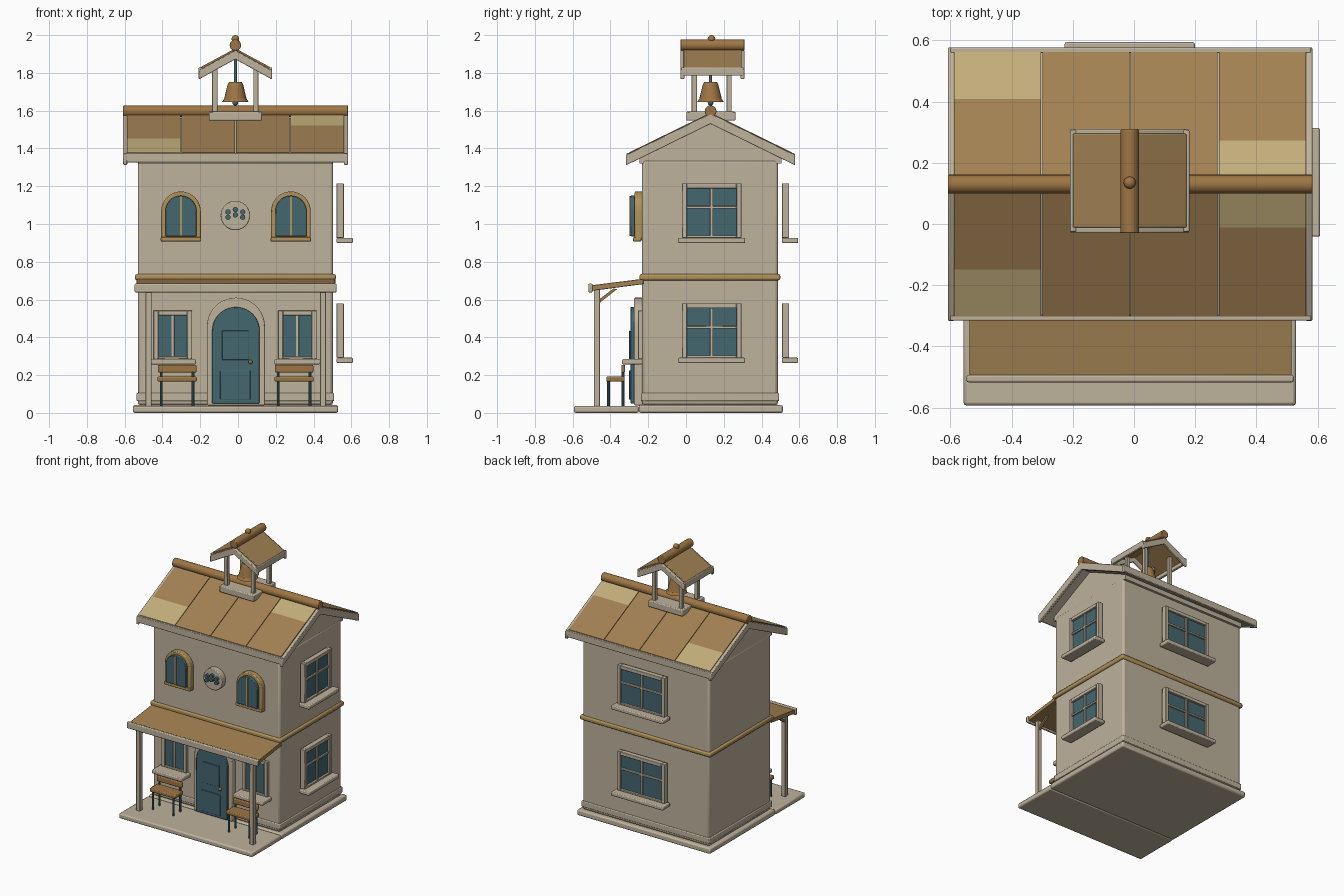
import bpy, bmesh, math
from mathutils import Matrix, Vector

cube = bpy.data.objects.get("Cube")
if cube:
    bpy.data.objects.remove(cube, do_unlink=True)


def material(name, rgb):
    lin = [((c / 255 + 0.055) / 1.055) ** 2.4 for c in rgb] + [1]
    m = bpy.data.materials.new(name)
    m.use_nodes = True
    m.diffuse_color = lin
    m.node_tree.nodes["Principled BSDF"].inputs["Base Color"].default_value = lin
    return m


CREAM = material("cream plaster", (190, 178, 156))
BROWN = material("roof brown", (162, 129, 82))
WOOD = material("warm wood", (158, 118, 68))
KHAKI = material("pale khaki", (194, 173, 122))
TRIM = material("ochre trim", (176, 146, 90))
TEAL = material("deep teal", (68, 103, 112))
CX, CY = -0.014, 0.13


def finish(name, bm, mat, bevel=0.0):
    bmesh.ops.recalc_face_normals(bm, faces=bm.faces)
    me = bpy.data.meshes.new(name)
    bm.to_mesh(me)
    bm.free()
    me.materials.append(mat)
    ob = bpy.data.objects.new(name, me)
    bpy.context.collection.objects.link(ob)
    if bevel:
        mod = ob.modifiers.new("soft edges", 'BEVEL')
        mod.width, mod.segments, mod.limit_method = bevel, 2, 'ANGLE'
    bpy.context.view_layer.objects.active = ob
    bpy.ops.object.select_all(action='DESELECT')
    ob.select_set(True)
    bpy.ops.object.shade_smooth_by_angle(angle=math.radians(35))
    return ob


def prism(name, pts, axis, a0, a1, mat, bevel=0.0):
    """Extrude a (horizontal, z) outline along x or y."""
    bm = bmesh.new()
    place = (lambda u, z, a: (a, u, z)) if axis == 'X' else (lambda u, z, a: (u, a, z))
    ends = [[bm.verts.new(place(u, z, a)) for u, z in pts] for a in (a0, a1)]
    for loop in ends:
        bm.faces.new(loop)
    n = len(pts)
    for i in range(n):
        j = (i + 1) % n
        bm.faces.new((ends[0][i], ends[0][j], ends[1][j], ends[1][i]))
    return finish(name, bm, mat, bevel)


def box(name, x0, x1, y0, y1, z0, z1, mat, bevel=0.004):
    return prism(name, [(x0, z0), (x1, z0), (x1, z1), (x0, z1)], 'Y', y0, y1, mat, bevel)


def rod(name, p, q, r, mat, r2=None, sides=20, bevel=0.0):
    p, q = Vector(p), Vector(q)
    bm = bmesh.new()
    turn = (q - p).to_track_quat('Z', 'Y').to_matrix().to_4x4()
    bmesh.ops.create_cone(bm, cap_ends=True, segments=sides, radius1=r,
                          radius2=r if r2 is None else r2, depth=(q - p).length,
                          matrix=Matrix.Translation((p + q) / 2) @ turn)
    return finish(name, bm, mat, bevel)


def ball(name, p, r, mat):
    bm = bmesh.new()
    bmesh.ops.create_uvsphere(bm, u_segments=16, v_segments=10, radius=r,
                              matrix=Matrix.Translation(p))
    return finish(name, bm, mat)


def arch(c, w, z0, z1):
    r = w / 2
    steps = [math.pi * i / 20 for i in range(21)]
    return [(c - r, z0), (c + r, z0)] + [(c + r * math.cos(t), z1 - r + r * math.sin(t)) for t in steps]


def chevron(c, apex, slope, d, thick):
    low = apex - slope * d
    return [(c - d, low), (c, apex), (c + d, low), (c + d, low - thick), (c, apex - thick), (c - d, low - thick)]


def window(name, axis, wall, out, c, w, z0, z1, depth, sill_out, cross):
    """Framed window with panes and a sill, standing off a wall."""
    def part(label, u0, u1, d0, d1, za, zb, mat, bevel=0.003):
        pts = [(u0, za), (u1, za), (u1, zb), (u0, zb)]
        prism(name + label, pts, axis, wall + out * d0, wall + out * d1, mat, bevel)
    h, f = w / 2, 0.026
    part("_glass", c - h + 0.01, c + h - 0.01, 0, depth * 0.6, z0, z1 - 0.01, TEAL, 0)
    for s in (-1, 1):
        u = c + s * (h - f / 2)
        part("_side", u - f / 2, u + f / 2, 0, depth, z0, z1, CREAM)
    part("_head", c - h + f, c + h - f, 0, depth, z1 - f, z1, CREAM)
    part("_foot", c - h + f, c + h - f, 0, depth, z0, z0 + f / 2, CREAM)
    part("_upright", c - 0.008, c + 0.008, 0, depth * 0.9, z0, z1 - f, CREAM)
    if cross:
        zm = z0 + (z1 - z0) * 0.56
        part("_crossbar", c - h + f, c + h - f, 0, depth * 0.88, zm - 0.007, zm + 0.007, CREAM)
    part("_sill", c - h - 0.02, c + h + 0.02, 0, sill_out, z0 - 0.028, z0, CREAM, 0.006)


# Ground slabs, walls and gable
box("house_base", -0.555, 0.53, -0.25, 0.513, 0, 0.042, CREAM, 0.01)
box("porch_floor", -0.557, 0.53, -0.593, -0.25, 0, 0.037, CREAM, 0.01)
prism("walls", [(-0.53, 0.04), (0.503, 0.04), (0.503, 1.34), (-0.53, 1.34)],
      'Y', -0.233, 0.487, CREAM, 0.015)
box("skirting", -0.537, 0.509, -0.239, 0.493, 0.062, 0.105, CREAM, 0.006)
prism("gable", [(CY - 0.375, 1.32), (CY + 0.375, 1.32), (CY + 0.375, 1.36), (CY, 1.55), (CY - 0.375, 1.36)],
      'X', -0.528, 0.5, CREAM)
box("floor_band", -0.545, 0.518, -0.246, 0.499, 0.702, 0.735, TRIM, 0.01)

# Main roof: four panels on each slope, two of them patched
APEX, SLOPE, REACH = 1.59, 0.49, 0.432
for side in (-1, 1):
    for i in range(4):
        x0 = -0.59 + i * 0.2885
        cuts = [(0, REACH, BROWN)]
        if i == 0:
            cuts = [(0, 0.278, BROWN), (0.278, REACH, KHAKI)]
        elif i == 3:
            cuts = [(0, 0.142, KHAKI), (0.142, REACH, BROWN)]
        for d0, d1, mat in cuts:
            pts = [(CY + side * d, APEX - SLOPE * d - t) for d, t in ((d0, 0), (d1, 0), (d1, 0.03), (d0, 0.03))]
            prism("roof_panel", pts, 'X', x0 + 0.002, x0 + 0.2865, mat)
    y = CY + side * 0.437
    box("eave_board", -0.6, 0.578, y - 0.009, y + 0.009, 1.325, 1.375, CREAM)
prism("roof_lining", chevron(CY, APEX - 0.028, SLOPE, 0.43, 0.025), 'X', -0.585, 0.56, CREAM)
for x in (-0.608, 0.561):
    prism("barge_board", chevron(CY, APEX - 0.005, SLOPE, 0.447, 0.055), 'X', x, x + 0.022, CREAM, 0.005)
rod("roof_ridge", (-0.608, CY, 1.597), (0.583, CY, 1.597), 0.031, WOOD, bevel=0.004)

# Belfry
box("belfry_base", CX - 0.14, CX + 0.14, CY - 0.128, CY + 0.132, 1.547, 1.595, CREAM, 0.006)
for sx in (-1, 1):
    for sy in (-1, 1):
        x, y = CX + sx * 0.109, CY + sy * 0.092 + 0.006
        box("belfry_post", x - 0.014, x + 0.014, y - 0.014, y + 0.014, 1.59, 1.84, CREAM)
    x = CX + sx * 0.185
    box("belfry_eave", x - 0.01, x + 0.01, -0.025, 0.307, 1.785, 1.828, CREAM)
prism("belfry_roof", chevron(CX, 1.93, 0.54, 0.186, 0.025), 'Y', -0.012, 0.295, BROWN, 0.004)
for y in (-0.03, 0.288):
    prism("belfry_barge", chevron(CX, 1.92, 0.55, 0.194, 0.048), 'Y', y, y + 0.022, CREAM, 0.005)
rod("belfry_ridge", (CX, -0.03, 1.947), (CX, 0.31, 1.947), 0.03, WOOD, bevel=0.004)
ball("finial", (CX, CY + 0.005, 1.98), 0.02, WOOD)

# Bell
rod("bell_hanger", (CX, CY, 1.73), (CX, CY, 1.9), 0.008, TEAL)
rod("bell_crown", (CX, CY, 1.735), (CX, CY, 1.752), 0.042, WOOD, 0.034, 24)
rod("bell_body", (CX, CY, 1.66), (CX, CY, 1.735), 0.06, WOOD, 0.042, 24)
rod("bell_lip", (CX, CY, 1.645), (CX, CY, 1.662), 0.071, WOOD, 0.06, 24)
ball("bell_clapper", (CX, CY, 1.642), 0.015, TEAL)

# Porch roof, posts and braces
prism("porch_roof", [(-0.505, 0.645), (-0.225, 0.682), (-0.225, 0.71), (-0.505, 0.675)],
      'X', -0.537, 0.515, BROWN, 0.003)
box("porch_fascia", -0.547, 0.522, -0.517, -0.494, 0.638, 0.684, CREAM, 0.006)
for x in (CX - 0.46, CX + 0.464):
    box("porch_post", x - 0.016, x + 0.016, -0.487, -0.455, 0.035, 0.655, CREAM)
    prism("porch_brace", [(-0.458, 0.582), (-0.365, 0.655), (-0.385, 0.658), (-0.458, 0.602)],
          'X', x - 0.008, x + 0.008, WOOD)

# Arched door
prism("door_surround", arch(CX + 0.003, 0.308, 0.04, 0.61), 'Y', -0.275, -0.23, CREAM, 0.006)
prism("door", arch(CX + 0.003, 0.252, 0.05, 0.56), 'Y', -0.295, -0.24, TEAL, 0.005)
for z0, z1, h in ((0.07, 0.225, 0.08), (0.28, 0.435, 0.07)):
    box("door_panel", CX - h, CX + h, -0.301, -0.293, z0, z1, TEAL, 0.003)
ball("door_knob", (0.066, -0.303, 0.27), 0.011, WOOD)

# Upper arched windows
for c in (-0.302, 0.28):
    prism("arch_window_frame", arch(c, 0.21, 0.915, 1.172), 'Y', -0.272, -0.23, TRIM, 0.006)
    prism("arch_window_glass", arch(c, 0.165, 0.935, 1.15), 'Y', -0.293, -0.24, TEAL, 0.004)
    box("arch_window_bar", c - 0.006, c + 0.006, -0.298, -0.29, 0.937, 1.147, TRIM, 0)
    box("arch_window_ledge", c - 0.107, c + 0.107, -0.28, -0.235, 0.908, 0.93, TRIM)

# Round plaque with studs
rod("plaque", (CX, -0.23, 1.045), (CX, -0.275, 1.045), 0.078, CREAM, sides=32, bevel=0.005)
for i in (-1, 0, 1):
    for dz in (0.0, 0.028):
        z = 1.036 + dz + (0.012 if i == 0 else 0)
        rod("plaque_stud", (CX + i * 0.039, -0.27, z), (CX + i * 0.039, -0.295, z), 0.014, TEAL, sides=12)

# Square windows
for c in (-0.345, 0.314):
    window("porch_window", 'Y', -0.23, -1, c, 0.204, 0.285, 0.542, 0.024, 0.108, False)
for z in (0.292, 0.927):
    window("side_window", 'X', 0.522, 1, 0.136, 0.315, z, z + 0.288, 0.038, 0.086, True)
    window("back_window", 'Y', 0.508, 1, CX, 0.385, z, z + 0.288, 0.038, 0.086, True)

# Benches
for c in (-0.322, 0.297):
    box("bench_seat", c - 0.104, c + 0.104, -0.422, -0.325, 0.166, 0.192, WOOD, 0.006)
    box("bench_back", c - 0.102, c + 0.102, -0.342, -0.322, 0.214, 0.254, WOOD, 0.006)
    for s in (-1, 1):
        x = c + s * 0.084
        for y, top in ((-0.41, 0.17), (-0.333, 0.22)):
            rod("bench_leg", (x, y, 0.03), (x, y, top), 0.008, TEAL, sides=10)
